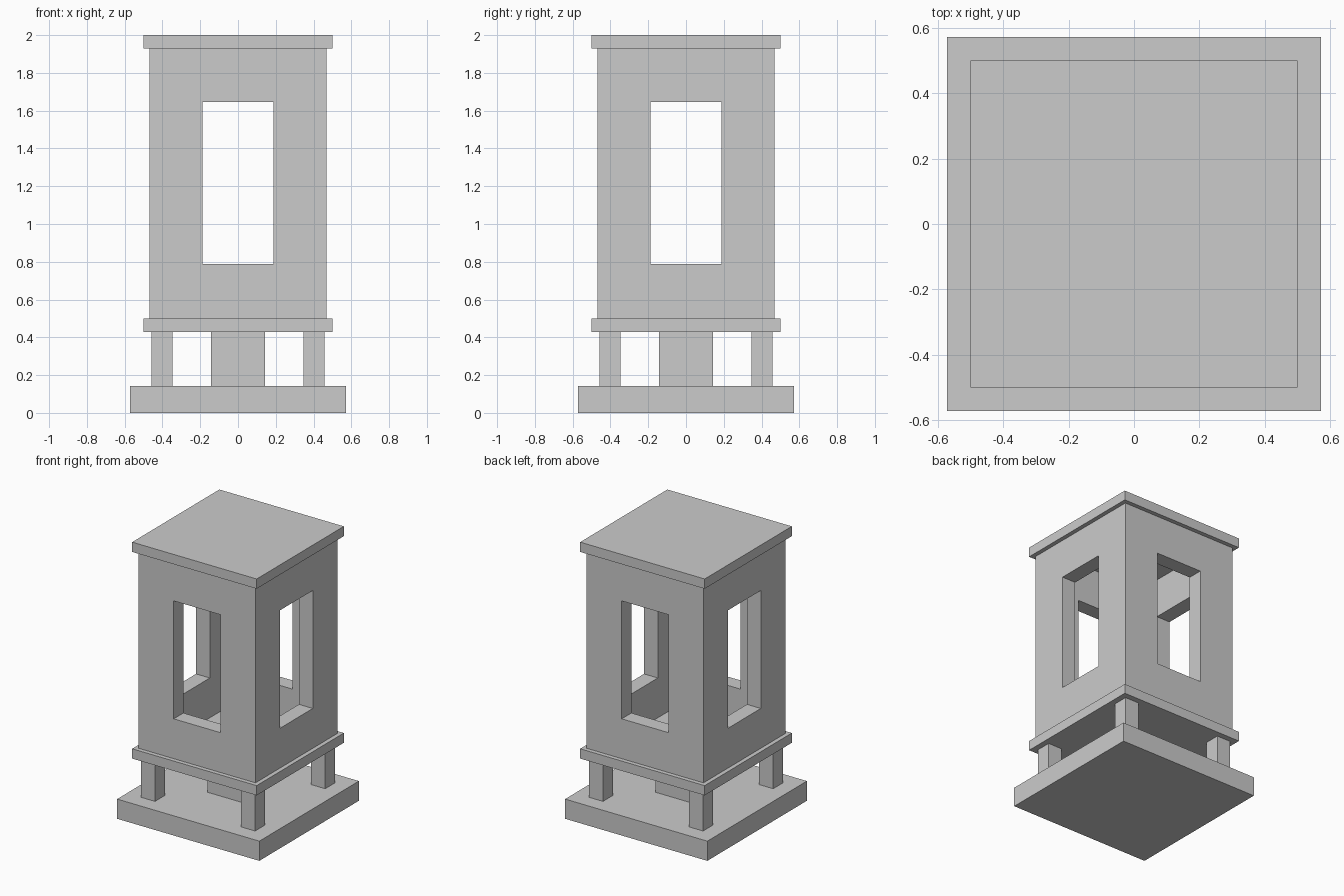
import bpy

if "Cube" in bpy.data.objects:
    bpy.data.objects.remove(bpy.data.objects["Cube"])


def box(name, half_x, half_y, z0, z1, x=0, y=0):
    bpy.ops.mesh.primitive_cube_add(size=2, location=(x, y, (z0 + z1) / 2))
    ob = bpy.context.object
    ob.name = name
    ob.scale = (half_x, half_y, (z1 - z0) / 2)
    bpy.ops.object.transform_apply(location=False, rotation=False, scale=True)
    return ob


def cut(target, cutter):
    mod = target.modifiers.new("cut", 'BOOLEAN')
    mod.operation = 'DIFFERENCE'
    mod.solver = 'EXACT'
    mod.object = cutter
    bpy.context.view_layer.objects.active = target
    bpy.ops.object.modifier_apply(modifier=mod.name)
    bpy.data.objects.remove(cutter)


# Levels
BASE_TOP, SHELF_LOW, SHELF_TOP, ROOF_LOW, ROOF_TOP = 0.143, 0.429, 0.5, 1.929, 2.0

# Base slab, centre pillar and four corner legs
box("base_slab", 0.571, 0.571, 0, BASE_TOP)
box("centre_pillar", 0.143, 0.143, BASE_TOP, SHELF_LOW)
for sx, side in ((-1, "left"), (1, "right")):
    for sy, end in ((-1, "front"), (1, "back")):
        box(f"{end}_{side}_leg", 0.056, 0.056, BASE_TOP, SHELF_LOW,
            sx * 0.402, sy * 0.402)

# Floor slab and roof slab
box("floor_slab", 0.5, 0.5, SHELF_LOW, SHELF_TOP)
box("roof_slab", 0.5, 0.5, ROOF_LOW, ROOF_TOP)

# Hollow lantern housing with a window through each wall
housing = box("lantern_housing", 0.469, 0.469, SHELF_TOP, ROOF_LOW)
cut(housing, box("hollow_cutter", 0.358, 0.358, 0.3, 2.2))
cut(housing, box("window_cutter_x", 1, 0.188, 0.789, 1.645))
cut(housing, box("window_cutter_y", 0.188, 1, 0.789, 1.645))
